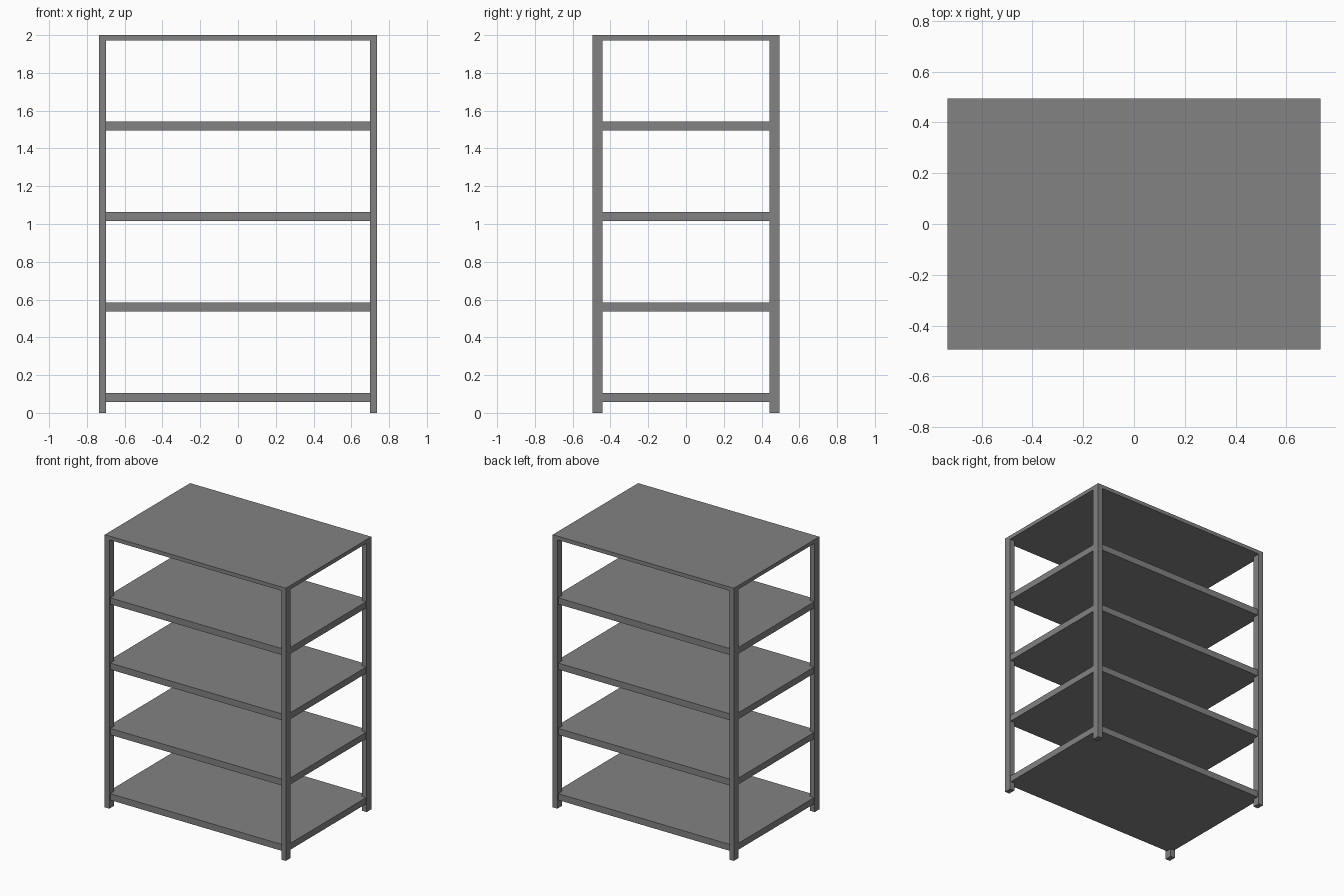
import bpy

if "Cube" in bpy.data.objects:
    bpy.data.objects.remove(bpy.data.objects["Cube"])

HX, HY, H = 0.735, 0.495, 2.0      # half width, half depth, height
PX, PY = 0.037, 0.053              # post section
TOP = 0.028                        # top panel thickness

# Dark grey finish
grey = bpy.data.materials.new("dark_grey")
grey.diffuse_color = (0.225, 0.225, 0.225, 1)
grey.use_nodes = True
grey.node_tree.nodes["Principled BSDF"].inputs["Base Color"].default_value = grey.diffuse_color


def box(name, x, y, z):
    """Box from (min, max) ranges on each axis."""
    bpy.ops.mesh.primitive_cube_add(
        size=1, location=[(r[0] + r[1]) / 2 for r in (x, y, z)])
    ob = bpy.context.object
    ob.name = name
    ob.scale = [r[1] - r[0] for r in (x, y, z)]
    bpy.ops.object.transform_apply(location=False, rotation=False, scale=True)
    ob.data.materials.append(grey)
    return ob


# Four corner posts
for sx, side in ((-1, "left"), (1, "right")):
    for sy, end in ((-1, "front"), (1, "back")):
        x = sorted((sx * HX, sx * (HX - PX)))
        y = sorted((sy * HY, sy * (HY - PY)))
        box(f"{end}_{side}_post", x, y, (0, H - TOP))

# Top panel, flush with the posts
box("top_panel", (-HX, HX), (-HY, HY), (H - TOP, H))

# Four shelves, set slightly back from the post faces
for i in range(4):
    z = 0.058 + i * 0.479
    sx, sy = HX - 0.005, HY - 0.012
    box(f"shelf_{i + 1}", (-sx, sx), (-sy, sy), (z, z + 0.047))
